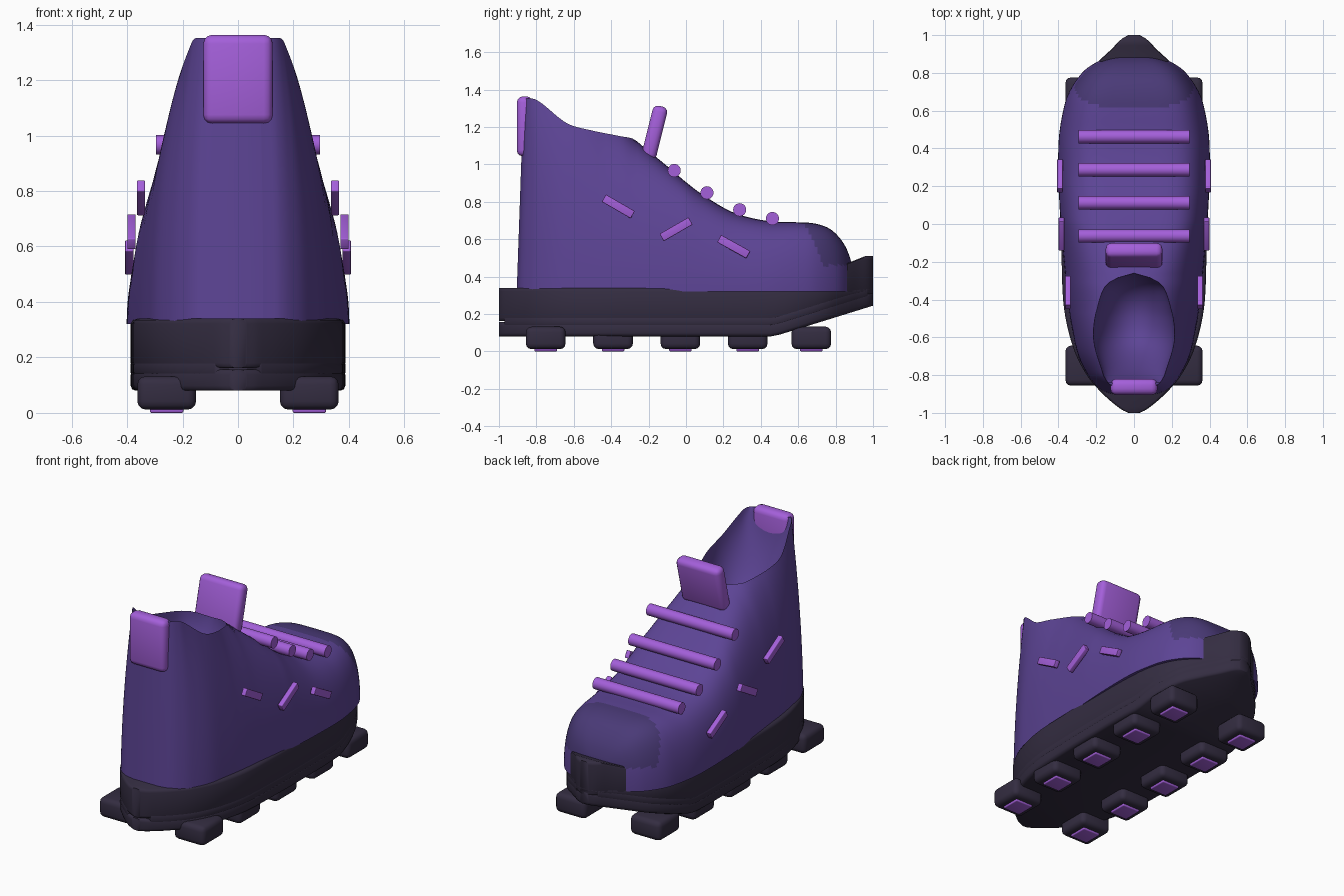
import bpy, bmesh, math
from mathutils import Matrix

if "Cube" in bpy.data.objects:
    bpy.data.objects.remove(bpy.data.objects["Cube"])


def mat(name, rgb):
    m = bpy.data.materials.new(name)
    m.diffuse_color = (*rgb, 1)
    m.use_nodes = True
    m.node_tree.nodes["Principled BSDF"].inputs["Base Color"].default_value = m.diffuse_color
    return m


PURPLE = mat("upper purple", (0.108, 0.058, 0.300))
CAP = mat("toe cap purple", (0.068, 0.042, 0.185))
DARK = mat("sole dark", (0.034, 0.026, 0.053))
VIOLET = mat("trim violet", (0.37, 0.115, 0.70))


def curve(table):
    """Smooth interpolation through (y, value) points."""
    def slope(i):
        a, b = max(i - 1, 0), min(i + 1, len(table) - 1)
        return (table[b][1] - table[a][1]) / (table[b][0] - table[a][0])

    def f(y):
        y = min(max(y, table[0][0]), table[-1][0])
        i = 0
        while i < len(table) - 2 and y > table[i + 1][0]:
            i += 1
        (a, p), (b, q) = table[i], table[i + 1]
        d = b - a
        t = (y - a) / d
        return ((2*t**3 - 3*t**2 + 1) * p + (t**3 - 2*t**2 + t) * d * slope(i)
                + (3*t**2 - 2*t**3) * q + (t**3 - t**2) * d * slope(i + 1))
    return f


def finish(name, bm, mats, angle=40):
    bmesh.ops.recalc_face_normals(bm, faces=bm.faces)
    me = bpy.data.meshes.new(name)
    bm.to_mesh(me)
    bm.free()
    for m in mats:
        me.materials.append(m)
    me.shade_smooth()
    me.set_sharp_from_angle(angle=math.radians(angle))
    ob = bpy.data.objects.new(name, me)
    bpy.context.collection.objects.link(ob)
    return ob


def loft(sections):
    """Bridge mirrored half sections (lists of x, y, z) into a closed body."""
    bm = bmesh.new()
    rings = []
    for half in sections:
        full = half + [(-x, y, z) for x, y, z in reversed(half)]
        rings.append([bm.verts.new(p) for p in full])
    n = len(rings[0])
    for a, b in zip(rings, rings[1:]):
        for i in range(n):
            j = (i + 1) % n
            bm.faces.new((a[i], a[j], b[j], b[i]))
    bm.faces.new(rings[0])
    bm.faces.new(rings[-1])
    bmesh.ops.remove_doubles(bm, verts=bm.verts, dist=0.0004)
    return bm


def spread(a, b, n):
    return [(a + b) / 2 - (b - a) / 2 * math.cos(math.pi * i / n) for i in range(n + 1)]


def box(name, size, loc, m, tilt=0, bevel=0.0):
    bm = bmesh.new()
    bmesh.ops.create_cube(bm, size=1, matrix=Matrix.Diagonal((*size, 1)))
    if bevel:
        bmesh.ops.bevel(bm, geom=bm.edges[:], offset=bevel, segments=3,
                        profile=0.5, affect='EDGES')
    bm.transform(Matrix.Translation(loc) @ Matrix.Rotation(math.radians(tilt), 4, 'X'))
    return finish(name, bm, [m])


# Upper: plan half width, crown height and collar rim height along y
BASE = 0.32
width = curve([(-.905, .09), (-.89, .15), (-.85, .205), (-.8, .245), (-.7, .295),
               (-.6, .32), (-.4, .352), (0, .388), (.25, .4), (.45, .398), (.6, .375),
               (.7, .343), (.8, .275), (.85, .21), (.88, .13), (.89, .05)])
FRONT = [(-.27, 1.13), (-.1, .99), (0, .905), (.1, .83), (.26, .74), (.45, .695),
         (.6, .69), (.68, .685), (.75, .665), (.8, .63), (.85, .565), (.88, .49), (.89, .43)]
crown = curve([(-.905, 2.0), (-.85, 1.8), (-.8, 1.65), (-.7, 1.52), (-.6, 1.45),
               (-.5, 1.36), (-.4, 1.255), (-.33, 1.19)] + FRONT)
rim = curve([(-.905, 1.35), (-.85, 1.35), (-.8, 1.325), (-.65, 1.22), (-.5, 1.18),
             (-.35, 1.15)] + FRONT)


def upper_section(y):
    w, h = width(y), crown(y)
    top = min(rim(y), h) if y < -.27 else h
    end = math.asin(min(1, (top - BASE) / (h - BASE)))
    power = .42 + .43 * min(1, max(0, -y / .45))
    pts = []
    for i in range(25):
        a = end * i / 24
        pts.append((w * max(0, math.cos(a)) ** power if a < 1.5705 else 0,
                    BASE + (h - BASE) * math.sin(a)))
    # foot opening: bowl sunk between the rim edges
    r = pts[-1][0]
    depth = .34 * math.sqrt(max(0, 1 - ((y + .57) / .3) ** 2))
    for i in range(1, 11):
        k = math.cos(math.pi / 2 * i / 10)
        pts.append((r * k, top - depth * math.sqrt(max(0, 1 - k * k))))
    lean = .035 * min(1, max(0, (-.5 - y) / .35))
    return [(x, y + lean * (z - BASE), z) for x, z in pts]


bm = loft([upper_section(y) for y in spread(-.905, .89, 110)])
for f in bm.faces:
    c = f.calc_center_median()
    if c.z > .46 and c.y > .615 + .4 * (.69 - c.z) + .3 * c.x ** 2:
        f.material_index = 1
finish("shoe_upper", bm, [PURPLE, CAP], 45)

# Sole layers follow one outline with the toe sprung upwards
outline = curve([(-1, .03), (-.98, .07), (-.9, .165), (-.8, .25), (-.66, .32), (-.45, .37),
                 (-.2, .383), (.1, .387), (.4, .383), (.6, .36), (.75, .295),
                 (.86, .19), (.92, .125), (.98, .065), (1, .03)])


def spring(y):
    return .31 * max(0, y - .47)


def slab(name, ys, bottom, top, c=.018):
    secs = []
    for y in ys:
        w, b, t = outline(y), bottom(y), top(y)
        e = min(c, (t - b) * .3)
        secs.append([(w - c, y, b), (w - c * .3, y, b + e * .3), (w, y, b + e),
                     (w, y, t - e), (w - c * .3, y, t - e * .3), (w - c, y, t)])
    finish(name, loft(secs), [DARK], 50)


ys = spread(-1, 1, 60)
slab("midsole", ys, lambda y: .162 + spring(y), lambda y: .34)
slab("outsole", ys, lambda y: .08 + spring(y), lambda y: .156 + spring(y))
slab("sole_core", [y * .97 for y in ys], lambda y: .12 + spring(y), lambda y: .2 + spring(y), .03)
slab("toe_bumper", spread(.86, 1, 14), lambda y: .3,
     lambda y: .47 + .04 * min(1, (y - .86) / .1))

# Tread lugs with violet studs
for s, side in ((-1, "left"), (1, "right")):
    for i, y in enumerate((-.75, -.39, -.03, .33, .67)):
        box(f"lug_{side}_{i}", (.212, .212, .12), (s * .257, y, .072), DARK, bevel=.03)
        box(f"stud_{side}_{i}", (.12, .12, .03), (s * .257, y, .015), VIOLET, bevel=.006)
    # side stitches
    for i, (x, y, z, tilt) in enumerate(((.35, -.362, .775, -30), (.384, -.053, .653, 30),
                                         (.392, .255, .56, -29))):
        box(f"stitch_{side}_{i}", (.03, .178, .045), (s * x, y, z), VIOLET, tilt, .004)

# Laces
for i, (y, z) in enumerate(((-.063, .967), (.112, .848), (.287, .757), (.462, .71))):
    bm = bmesh.new()
    bmesh.ops.create_cone(bm, cap_ends=True, segments=24, radius1=.035, radius2=.035, depth=.59,
                          matrix=Matrix.Translation((0, y, z)) @ Matrix.Rotation(math.pi / 2, 4, 'Y'))
    finish(f"lace_{i}", bm, [VIOLET])

# Tongue and heel pull tab
box("tongue", (.30, .08, .29), (0, -.168, 1.17), VIOLET, -14, .03)
box("heel_pull_tab", (.25, .085, .32), (0, -.862, 1.203), VIOLET, 0, .032)
